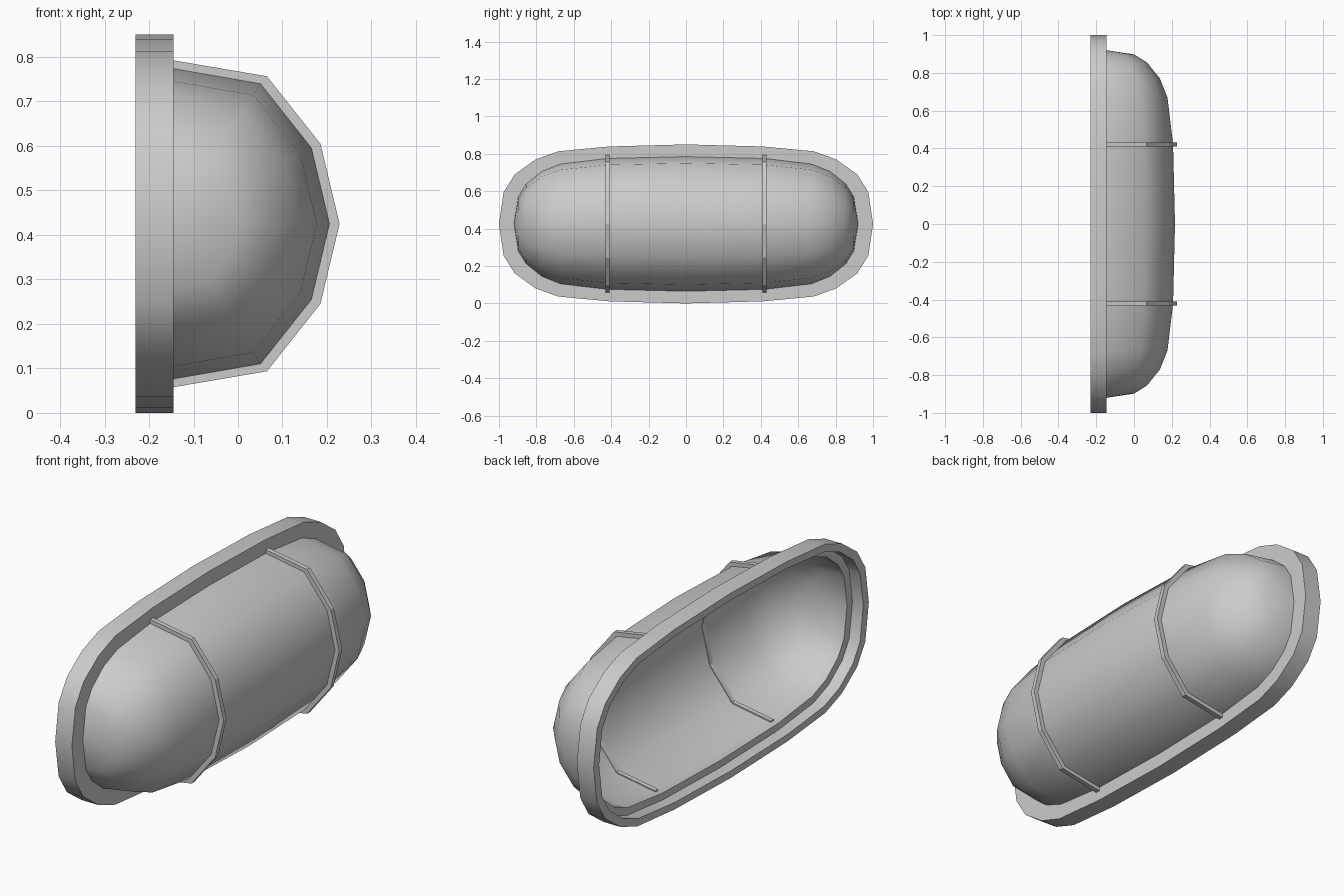
import bpy, bmesh
from math import radians

if "Cube" in bpy.data.objects:
    bpy.data.objects.remove(bpy.data.objects["Cube"])

ZC = 0.425          # height of the long axis
XF = -0.145         # front face of the base ring

# quarter outlines (y, half height), from end to middle
RING = [(1.0, 0), (0.975, 0.17), (0.915, 0.265), (0.805, 0.344), (0.685, 0.388), (0.41, 0.414), (0, 0.425)]
# dome stations along y and section scale at each
DOME = [(0.92, 0), (0.898, 0.4), (0.855, 0.59), (0.77, 0.78), (0.67, 0.89), (0.42, 0.972), (0, 1)]
# half section of the dome (depth from ring face, half height)
SECTION = [(0, 0.36), (0.202, 0.325), (0.32, 0.176), (0.362, 0)]
FULL = SECTION + [(d, -h) for d, h in SECTION[-2::-1]]


def make_object(name, bm, angle):
    bmesh.ops.remove_doubles(bm, verts=bm.verts, dist=1e-5)
    bmesh.ops.recalc_face_normals(bm, faces=bm.faces)
    me = bpy.data.meshes.new(name)
    bm.to_mesh(me)
    bm.free()
    ob = bpy.data.objects.new(name, me)
    bpy.context.collection.objects.link(ob)
    bpy.ops.object.select_all(action='DESELECT')
    ob.select_set(True)
    bpy.context.view_layer.objects.active = ob
    bpy.ops.object.shade_smooth_by_angle(angle=radians(angle))
    return ob


def skin(bm, rows, close_u=False, close_v=False):
    """Quads between successive rows of points."""
    vs = [[bm.verts.new(p) for p in r] for r in rows]
    n, m = len(vs), len(vs[0])
    for i in range(n if close_u else n - 1):
        for j in range(m if close_v else m - 1):
            a, b = vs[i], vs[(i + 1) % n]
            k = (j + 1) % m
            bm.faces.new((a[j], a[k], b[k], b[j]))
    return vs


def loop(quarter):
    """Mirror a quarter outline into a closed loop."""
    half = quarter + [(-y, h) for y, h in quarter[-2::-1]]
    return half + [(y, -h) for y, h in half[-2:0:-1]]


# base ring: hollow rim with a front flange reaching the dome
outer = loop(RING)
inner = loop([(y, s * 0.36) for y, s in DOME])
wall = [((a[0] + b[0]) / 2, (a[1] + b[1]) / 2) for a, b in zip(outer, inner)]
rows = [[(x, y, ZC + z) for y, z in pts] for x, pts in
        [(-0.23, outer), (XF, outer), (XF, inner), (-0.175, inner), (-0.175, wall), (-0.23, wall)]]
bm = bmesh.new()
skin(bm, rows, True, True)
make_object("base_ring", bm, 25)

# dome cover: open shell lofted from scaled sections
stations = DOME + [(-y, s) for y, s in DOME[-2::-1]]
bm = bmesh.new()
skin(bm, [[(XF + d * s, y, ZC + h * s) for d, h in FULL] for y, s in stations])
bmesh.ops.remove_doubles(bm, verts=bm.verts, dist=1e-5)
bmesh.ops.dissolve_degenerate(bm, edges=bm.edges, dist=1e-5)
dome = make_object("dome_cover", bm, 60)
# open shell: make sure the normals face outward
if sum(p.normal.x * p.area for p in dome.data.polygons) < 0:
    dome.data.flip_normals()


# straps: thin bands over the dome
def strap(name, y):
    w = 0.011
    bm = bmesh.new()
    rows = []
    for yy, k in [(y - w, 1.02), (y + w, 1.02), (y + w, 0.955), (y - w, 0.955)]:
        rows.append([(XF + d * k + 0.004 * (d > 0), yy, ZC + h * k) for d, h in FULL])
    vs = skin(bm, rows, close_u=True)
    bm.faces.new([r[0] for r in vs])
    bm.faces.new([r[-1] for r in reversed(vs)])
    make_object(name, bm, 20)


strap("strap_left", -0.42)
strap("strap_right", 0.42)
